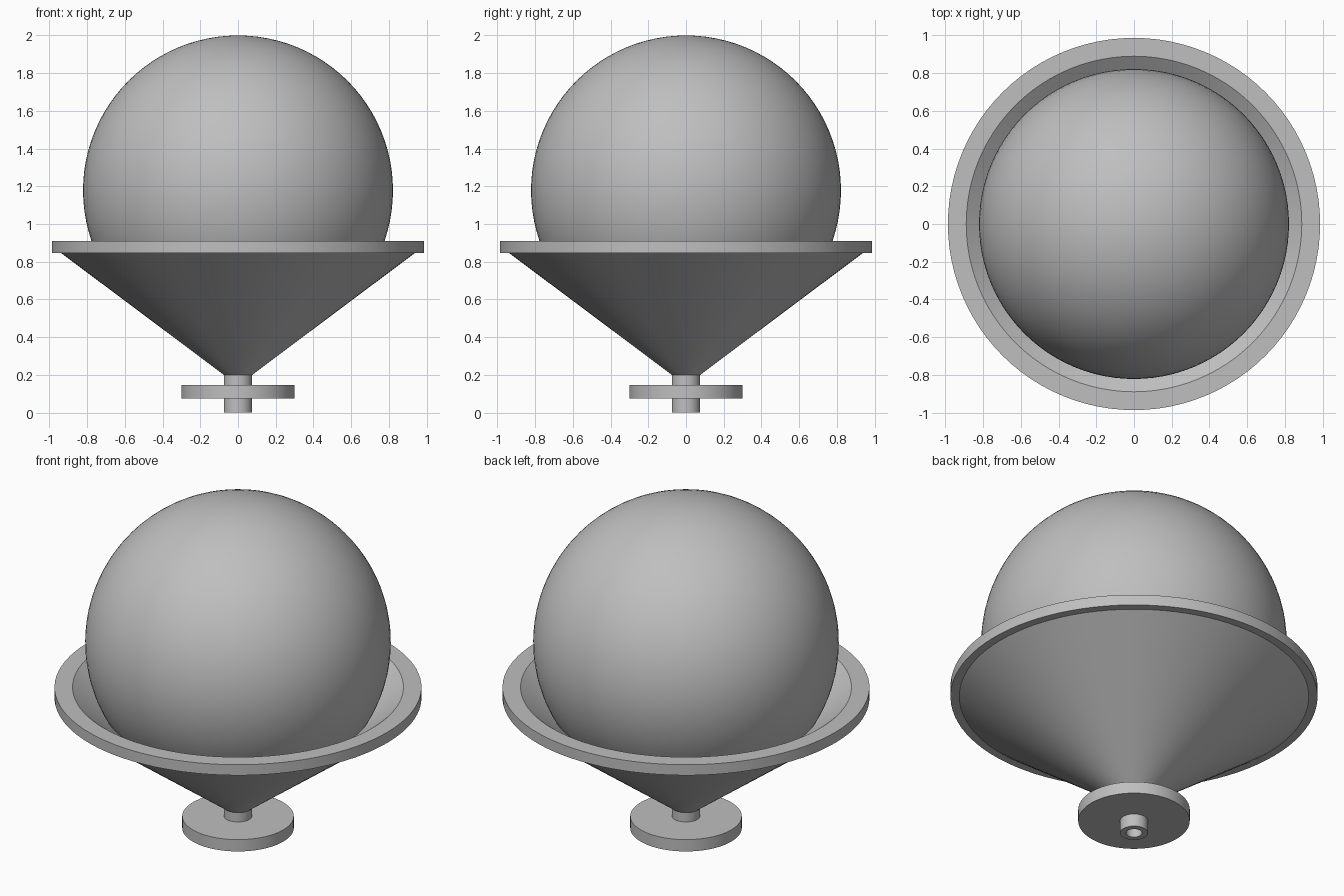
import bpy, bmesh, math

cube = bpy.data.objects.get("Cube")
if cube:
    bpy.data.objects.remove(cube, do_unlink=True)

grey = bpy.data.materials.new("light_grey")
grey.use_nodes = True
colour = (0.52, 0.52, 0.52, 1)
grey.diffuse_color = colour
grey.node_tree.nodes["Principled BSDF"].inputs["Base Color"].default_value = colour


def finish(bm, name, angle=20):
    bmesh.ops.recalc_face_normals(bm, faces=bm.faces)
    mesh = bpy.data.meshes.new(name)
    bm.to_mesh(mesh)
    bm.free()
    ob = bpy.data.objects.new(name, mesh)
    bpy.context.collection.objects.link(ob)
    mesh.materials.append(grey)
    bpy.ops.object.select_all(action="DESELECT")
    ob.select_set(True)
    bpy.context.view_layer.objects.active = ob
    bpy.ops.object.shade_smooth_by_angle(angle=math.radians(angle))
    return ob


def lathe(name, profile, steps=96):
    """Spin a closed (radius, height) outline around the z axis."""
    bm = bmesh.new()
    verts = [bm.verts.new((r, 0, z)) for r, z in profile]
    edges = [bm.edges.new((v, verts[i - 1])) for i, v in enumerate(verts)]
    bmesh.ops.spin(bm, geom=verts + edges, axis=(0, 0, 1), cent=(0, 0, 0),
                   angle=math.tau, steps=steps, use_merge=True)
    bmesh.ops.remove_doubles(bm, verts=bm.verts, dist=1e-5)
    return finish(bm, name)


# Hollow cone with a flat rim, a drilled stem and a disc around the stem
lathe("funnel_stand", [
    (0.043, 0), (0.075, 0), (0.075, 0.075), (0.3, 0.075), (0.3, 0.145),
    (0.075, 0.145), (0.075, 0.2), (0.94, 0.847), (0.987, 0.847),
    (0.987, 0.91), (0.89, 0.91), (0.043, 0.274)])

# Ball resting in the funnel
bm = bmesh.new()
bmesh.ops.create_uvsphere(bm, u_segments=96, v_segments=48, radius=0.822)
bmesh.ops.translate(bm, verts=bm.verts, vec=(0, 0, 1.178))
finish(bm, "ball")
